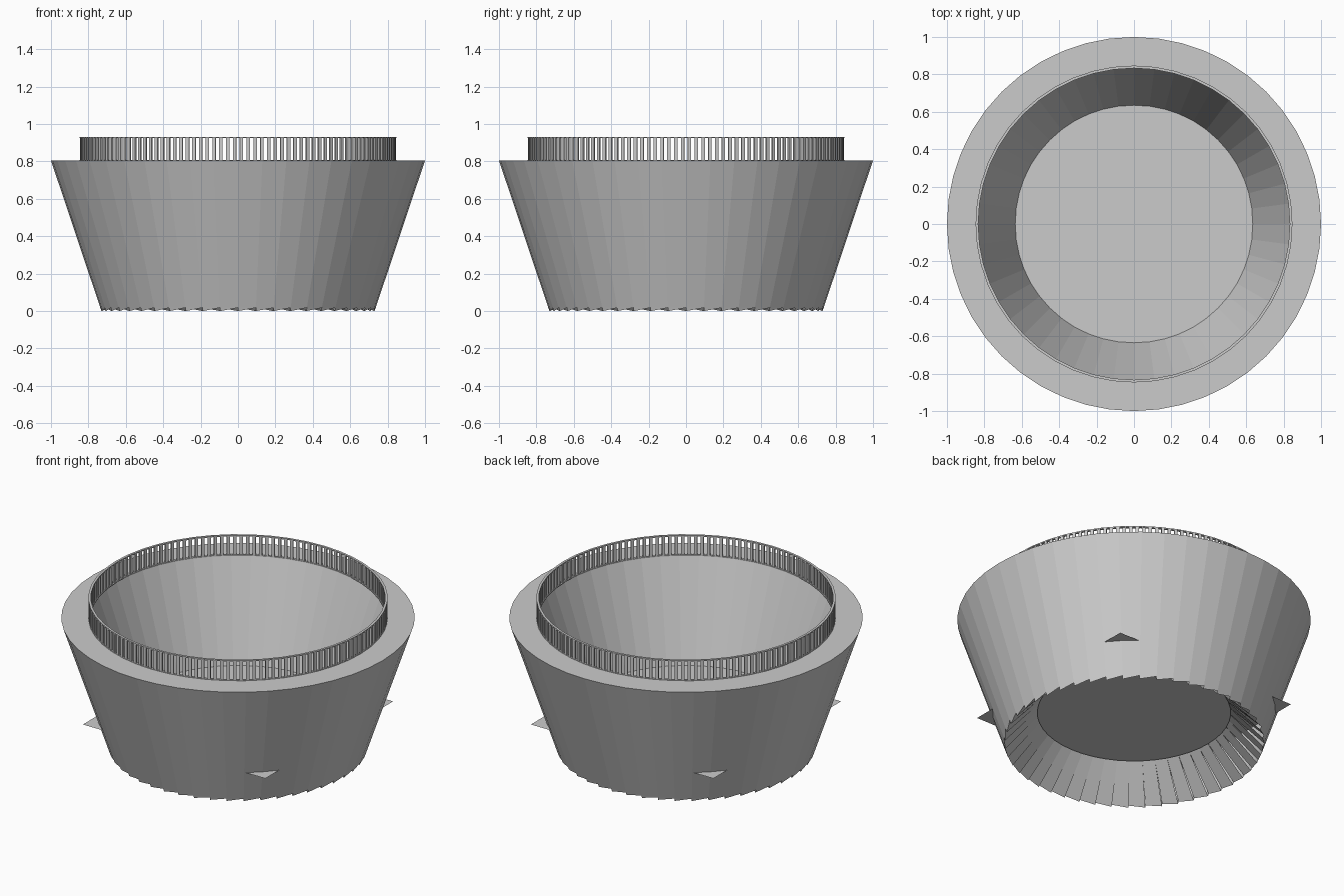
import bpy, bmesh
from math import sin, cos, tau

if "Cube" in bpy.data.objects:
    bpy.data.objects.remove(bpy.data.objects["Cube"])

SIDES = 48


def polar(r, a, z):
    return (r * cos(a), r * sin(a), z)


def finish(bm, name):
    mesh = bpy.data.meshes.new(name)
    bmesh.ops.recalc_face_normals(bm, faces=bm.faces)
    bm.to_mesh(mesh)
    bm.free()
    obj = bpy.data.objects.new(name, mesh)
    bpy.context.collection.objects.link(obj)
    return obj


def lathe(name, profile, sides=SIDES, closed=False):
    """Revolve (radius, z) points around the z axis."""
    bm = bmesh.new()
    rings = [[bm.verts.new(polar(r, tau * i / sides, z)) for i in range(sides)]
             for r, z in profile]
    pairs = list(zip(rings, rings[1:]))
    if closed:
        pairs.append((rings[-1], rings[0]))
    for lo, hi in pairs:
        for i in range(sides):
            j = (i + 1) % sides
            bm.faces.new((lo[i], lo[j], hi[j], hi[i]))
    return finish(bm, name)


# Tapered wall: outside, flat rim, inside, ledge at the soil
lathe("pot_wall", [(0.737, 0.02), (1.0, 0.805), (0.84, 0.805),
                   (0.635, 0.208), (0.545, 0.208)])

# Saw-toothed foot: a tooth and an inward sloping blade per side
bm = bmesh.new()
for i in range(SIDES):
    a, b = tau * i / SIDES, tau * (i + 1) / SIDES
    low = bm.verts.new(polar(0.73, a, 0.0))
    high = bm.verts.new(polar(0.737, b, 0.018))
    top = bm.verts.new(polar(0.737, a, 0.02))
    top_b = bm.verts.new(polar(0.737, b, 0.02))
    in_a = bm.verts.new(polar(0.547, a, 0.2))
    in_b = bm.verts.new(polar(0.547, b, 0.2))
    bm.faces.new((low, high, top_b, top))
    bm.faces.new((low, high, in_b, in_a))
finish(bm, "foot_blades")

# Square soil plane whose corners poke through the wall
bm = bmesh.new()
bmesh.ops.create_grid(bm, x_segments=1, y_segments=1, size=0.63)
bmesh.ops.translate(bm, verts=bm.verts, vec=(0, 0, 0.21))
finish(bm, "soil_plane")


# Thin hoops of the rail
def hoop(name, z0, z1):
    lathe(name, [(0.847, z0), (0.847, z1), (0.833, z1), (0.833, z0)], closed=True)


hoop("rail_top_hoop", 0.924, 0.931)
hoop("rail_bottom_hoop", 0.803, 0.809)

# Upright bars of the rail
bm = bmesh.new()
BARS = 144
half = 0.009 / 0.84
for i in range(BARS):
    a = tau * (i + 0.5) / BARS
    rings = []
    for z in (0.806, 0.926):
        rings.append([bm.verts.new(polar(r, a + s * half, z))
                      for r, s in ((0.845, -1), (0.845, 1), (0.835, 1), (0.835, -1))])
    for k in range(4):
        m = (k + 1) % 4
        bm.faces.new((rings[0][k], rings[0][m], rings[1][m], rings[1][k]))
finish(bm, "rail_bars")
